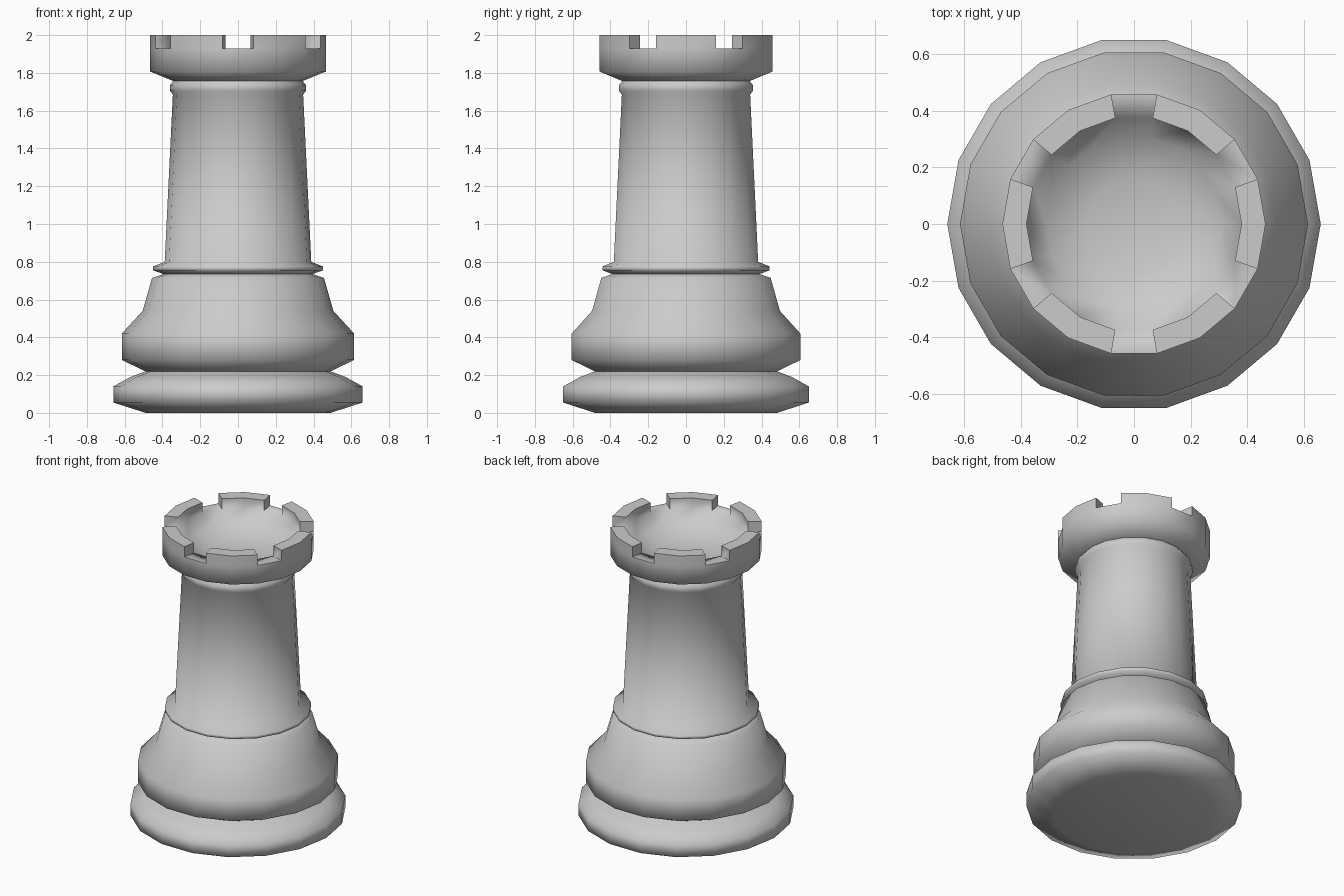
import bpy
import bmesh
from math import cos, sin, radians, tau

if "Cube" in bpy.data.objects:
    bpy.data.objects.remove(bpy.data.objects["Cube"], do_unlink=True)

SIDES = 18


def make_material(name, colour):
    mat = bpy.data.materials.new(name)
    mat.use_nodes = True
    mat.diffuse_color = colour
    mat.node_tree.nodes["Principled BSDF"].inputs["Base Color"].default_value = colour
    return mat


def add_ring(bm, radius, z):
    return [bm.verts.new((radius * cos(tau * i / SIDES), radius * sin(tau * i / SIDES), z))
            for i in range(SIDES)]


def bridge(bm, low, high):
    return [bm.faces.new((low[i], low[(i + 1) % SIDES], high[(i + 1) % SIDES], high[i]))
            for i in range(SIDES)]


def finish(bm, name, mat, angle):
    bmesh.ops.recalc_face_normals(bm, faces=bm.faces)
    mesh = bpy.data.meshes.new(name)
    bm.to_mesh(mesh)
    bm.free()
    mesh.materials.append(mat)
    obj = bpy.data.objects.new(name, mesh)
    bpy.context.collection.objects.link(obj)
    bpy.ops.object.select_all(action="DESELECT")
    obj.select_set(True)
    bpy.context.view_layer.objects.active = obj
    bpy.ops.object.shade_smooth_by_angle(angle=radians(angle))
    return obj


stone = make_material("light grey stone", (0.6, 0.6, 0.6, 1))

# Outer profile from the foot up to the crown, then over the rim into the bowl
foot = [(0.49, 0), (0.66, 0.055), (0.66, 0.14), (0.57, 0.19), (0.49, 0.22)]
bell = [(0.615, 0.28), (0.615, 0.42), (0.505, 0.54), (0.455, 0.715), (0.395, 0.735)]
collar = [(0.45, 0.755), (0.45, 0.775), (0.388, 0.80)]
shaft = [(0.345, 1.685), (0.36, 1.705), (0.36, 1.735), (0.343, 1.757)]
crown = [(0.465, 1.807), (0.465, 1.93)]
bowl = [(0.38, 1.93), (0.31, 1.86), (0.17, 1.81)]

bm = bmesh.new()
rings = [add_ring(bm, r, z) for r, z in foot + bell + collar + shaft + crown + bowl]
bands = [bridge(bm, a, b) for a, b in zip(rings, rings[1:])]
bm.faces.new(reversed(rings[0]))
bm.faces.new(rings[-1])

# Six battlements, each two facets wide with a one-facet gap between
rim = bands[-len(bowl)]
raised = [f for i, f in enumerate(rim) if i % 3 != 1]
result = bmesh.ops.extrude_face_region(bm, geom=raised)
bmesh.ops.translate(bm, vec=(0, 0, 0.07),
                    verts=[v for v in result["geom"] if isinstance(v, bmesh.types.BMVert)])
bmesh.ops.delete(bm, geom=[f for f in raised if f.is_valid], context="FACES")

finish(bm, "rook_tower", stone, 80)
